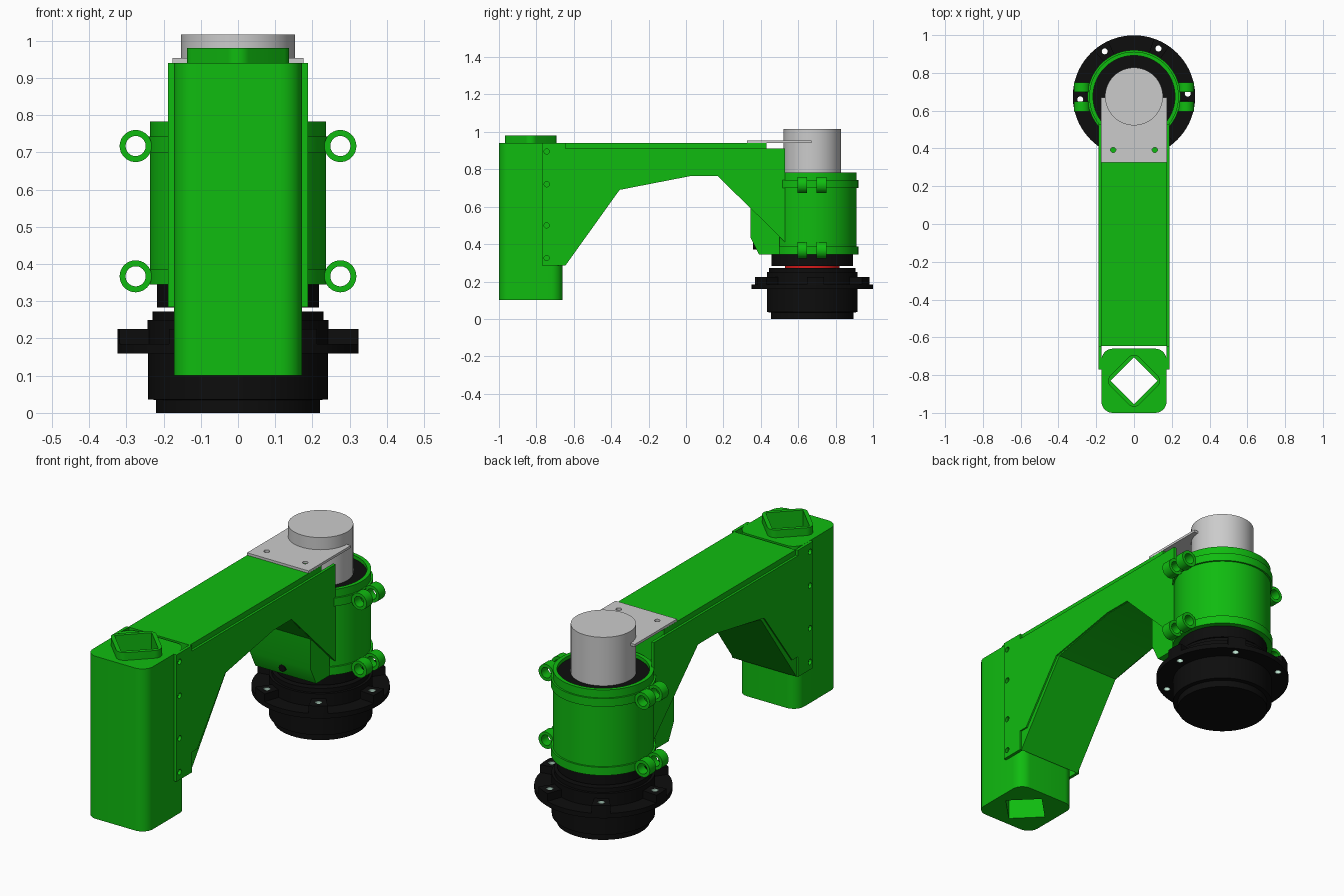
import bpy, bmesh
from math import pi, sin, cos, radians
from mathutils import Matrix

if "Cube" in bpy.data.objects:
    bpy.data.objects.remove(bpy.data.objects["Cube"])

CY = 0.675          # y of the motor axis


def material(name, rgb):
    m = bpy.data.materials.new(name)
    m.diffuse_color = (*rgb, 1)
    m.use_nodes = True
    m.node_tree.nodes["Principled BSDF"].inputs["Base Color"].default_value = m.diffuse_color
    return m


GREEN = material("green", (0.005, 0.5, 0.005))
BLACK = material("black", (0.004, 0.004, 0.004))
RED = material("red", (0.7, 0.01, 0.01))
PALE = material("pale_insert", (0.5, 0.75, 0.62))


def shade(ob):
    bpy.ops.object.select_all(action='DESELECT')
    ob.select_set(True)
    bpy.context.view_layer.objects.active = ob
    bpy.ops.object.shade_smooth_by_angle(angle=radians(30))


def finish(name, bm, mat):
    bmesh.ops.recalc_face_normals(bm, faces=bm.faces)
    me = bpy.data.meshes.new(name)
    bm.to_mesh(me)
    bm.free()
    ob = bpy.data.objects.new(name, me)
    bpy.context.collection.objects.link(ob)
    if mat:
        me.materials.append(mat)
    shade(ob)
    return ob


def prism(name, pts, a, b, axis, mat):
    """Extrude a 2D outline from a to b: (x, y) along z, or (y, z) along x."""
    place = (lambda p, t: (p[0], p[1], t)) if axis == 'z' else (lambda p, t: (t, p[0], p[1]))
    bm = bmesh.new()
    face = bm.faces.new([bm.verts.new(place(p, a)) for p in pts])
    ext = bmesh.ops.extrude_face_region(bm, geom=[face])
    moved = [v for v in ext['geom'] if isinstance(v, bmesh.types.BMVert)]
    bmesh.ops.translate(bm, verts=moved, vec=(0, 0, b - a) if axis == 'z' else (b - a, 0, 0))
    bm.faces.ensure_lookup_table()
    if not any(len(f.verts) == len(pts) and f is not face for f in bm.faces):
        bm.faces.new(list(face.verts))
    return finish(name, bm, mat)


def lathe(name, prof, mat, loc=(0, CY, 0), rot=Matrix(), steps=96, closed=False):
    """Spin an (r, z) profile about z, then rotate and place it."""
    bm = bmesh.new()
    vs = [bm.verts.new((r, 0, z)) for r, z in prof]
    es = [bm.edges.new(e) for e in zip(vs, vs[1:] + vs[:1])][:len(vs) if closed else len(vs) - 1] \
        if closed else [bm.edges.new(e) for e in zip(vs, vs[1:])]
    bmesh.ops.spin(bm, geom=vs + es, cent=(0, 0, 0), axis=(0, 0, 1), angle=2 * pi, steps=steps)
    bmesh.ops.remove_doubles(bm, verts=bm.verts, dist=1e-5)
    bmesh.ops.transform(bm, verts=bm.verts, matrix=Matrix.Translation(loc) @ rot)
    return finish(name, bm, mat)


def cylinder(name, r, z0, z1, mat, **kw):
    return lathe(name, [(0, z0), (r, z0), (r, z1), (0, z1)], mat, **kw)


def tube(name, ri, ro, z0, z1, mat, **kw):
    return lathe(name, [(ri, z0), (ro, z0), (ro, z1), (ri, z1)], mat, closed=True, **kw)


def cut(ob, cutters):
    bpy.context.view_layer.objects.active = ob
    for c in cutters:
        m = ob.modifiers.new("cut", 'BOOLEAN')
        m.object, m.operation, m.solver = c, 'DIFFERENCE', 'EXACT'
        bpy.ops.object.modifier_apply(modifier=m.name)
    shade(ob)


def remove(obs):
    for o in obs:
        bpy.data.objects.remove(o)


def rounded(corners, r, start, n=8):
    """Arc of radius r at each of four corner centres, a quarter turn apiece."""
    return [(x + r * cos(t), y + r * sin(t)) for k, (x, y) in enumerate(corners)
            for t in [start + (k + i / n) * pi / 2 for i in range(n + 1)]]


X_AXIS = Matrix.Rotation(pi / 2, 4, 'Y')
Y_AXIS = Matrix.Rotation(pi / 2, 4, 'X')

# Post with rounded corners, diamond socket through it and a collar on top
PY = -0.83
px, py = 0.112, 0.11
post_pts = rounded([(px, PY + py), (-px, PY + py), (-px, PY - py), (px, PY - py)], 0.06, 0)
post = prism("post", post_pts, 0.10, 0.94, 'z', GREEN)
c = 0.097
collar_pts = rounded([(c, PY), (0, PY + c), (-c, PY), (0, PY - c)], 0.04, -pi / 4)
collar = prism("post_collar", collar_pts, 0.935, 0.98, 'z', GREEN)
d = 0.125
socket = prism("socket_cutter", [(d, PY), (0, PY + d), (-d, PY), (0, PY - d)], 0, 1.1, 'z', None)
cut(post, [socket])
cut(collar, [socket])
remove([socket])

# Arm: two drilled side plates, a folded underside sheet and a top sheet
side = [(-0.77, 0.285), (-0.645, 0.285), (-0.645, 0.39), (-0.60, 0.39), (-0.37, 0.695),
        (0.02, 0.765), (0.17, 0.765), (0.53, 0.41), (0.53, 0.912), (-0.645, 0.912),
        (-0.645, 0.94), (-0.77, 0.94)]
under = [(-0.645, 0.285), (-0.355, 0.69), (0.02, 0.763), (0.17, 0.763), (0.36, 0.577),
         (0.36, 0.60), (0.178, 0.783), (0.01, 0.783), (-0.39, 0.73), (-0.645, 0.41)]
for s, tag in ((1, "right"), (-1, "left")):
    plate = prism("arm_side_" + tag, side, s * 0.1725, s * 0.188, 'x', GREEN)
    drills = [cylinder("drill", 0.014, -0.05, 0.05, None, loc=(s * 0.18, -0.745, z),
                       rot=X_AXIS, steps=20) for z in (0.325, 0.50, 0.72, 0.895)]
    cut(plate, drills)
    remove(drills)
prism("arm_underside", under, -0.18, 0.18, 'x', GREEN)
prism("arm_top", [(-0.645, 0.908), (0.43, 0.908), (0.43, 0.94), (-0.645, 0.94)],
      -0.176, 0.176, 'x', GREEN)

# Saddle joining arm and clamp, with its bolt
saddle = [(0.345, 0.435), (0.39, 0.345), (0.50, 0.345), (0.50, 0.76), (0.43, 0.76),
          (0.43, 0.912), (0.345, 0.912)]
prism("saddle", saddle, -0.174, 0.174, 'x', GREEN)
cylinder("saddle_bolt", 0.018, -0.03, 0.012, BLACK, loc=(0, 0.37, 0.39), rot=Y_AXIS, steps=24)

# Clamp sleeve with two bands, each with paired bolt eyes on both sides
tube("clamp_sleeve", 0.217, 0.237, 0.345, 0.783, GREEN)
for zb, ze in ((0.70, 0.717), (0.345, 0.367)):
    tube("clamp_band", 0.225, 0.246, zb, zb + 0.042, GREEN)
    for s in (1, -1):
        for y in (0.622, 0.724):
            tube("bolt_eye", 0.027, 0.043, -0.026, 0.026, GREEN,
                 loc=(s * 0.275, y, ze), rot=Y_AXIS, steps=40)

# Motor: black body, grey upper can, red spacer disc
cylinder("motor_body", 0.218, 0.283, 0.765, BLACK)
cylinder("motor_can", 0.153, 0.76, 1.016, None)
cylinder("spacer_disc", 0.147, 0.265, 0.29, RED)

# Grey bracket plate from arm to motor
bracket = prism("bracket_plate", [(-0.176, 0.325), (0.176, 0.325), (0.176, 0.67), (-0.176, 0.67)],
                0.9405, 0.953, 'z', None)
drills = [cylinder("drill", 0.014, 0.9, 1.0, None, loc=(s * 0.11, 0.392, 0), steps=24) for s in (1, -1)]
cut(bracket, drills)
remove(drills)

# Black base with thin flange and six drilled, lined bosses
base = lathe("base", [(0, 0), (0.22, 0), (0.22, 0.035), (0.242, 0.036), (0.242, 0.16),
                      (0.324, 0.16), (0.324, 0.185), (0.243, 0.185), (0.243, 0.25),
                      (0.23, 0.25), (0.23, 0.272), (0, 0.272)], BLACK)
for k in range(6):
    a = radians(3 + 60 * k)
    arc = [a + radians(t) for t in (-8, -4, 0, 4, 8)]
    pts = [(0.324 * cos(t), CY + 0.324 * sin(t)) for t in arc]
    pts += [(0.235 * cos(t), CY + 0.235 * sin(t)) for t in reversed(arc)]
    boss = prism("flange_boss", pts, 0.18, 0.225, 'z', BLACK)
    at = (0.285 * cos(a), CY + 0.285 * sin(a), 0)
    drill = cylinder("drill", 0.017, 0.1, 0.26, None, loc=at, steps=24)
    cut(base, [drill])
    cut(boss, [drill])
    remove([drill])
    tube("flange_insert", 0.0155, 0.0172, 0.1605, 0.2245, PALE, loc=at, steps=24)
